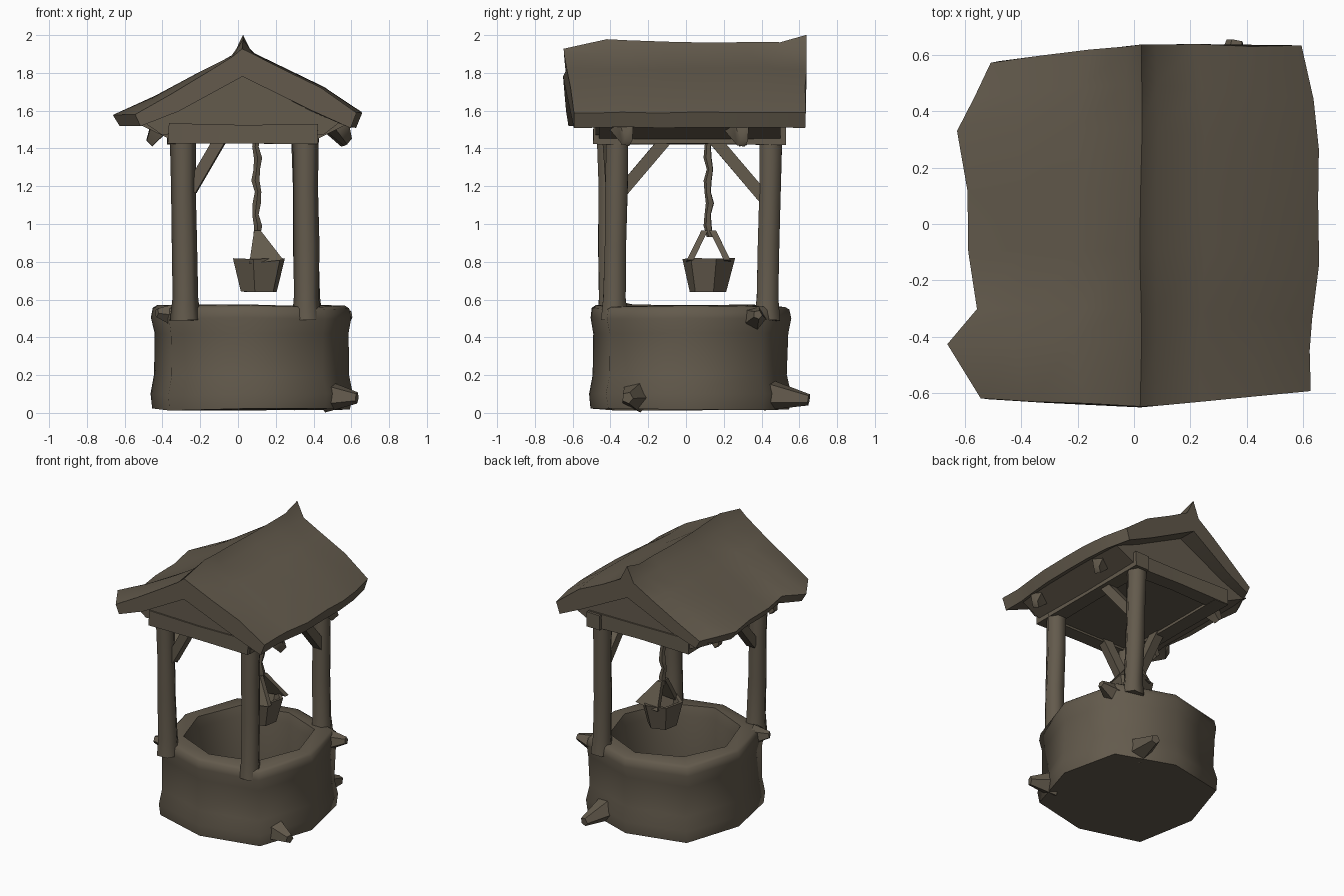
import bpy, bmesh, math
from mathutils import Vector, noise

if "Cube" in bpy.data.objects:
    bpy.data.objects.remove(bpy.data.objects["Cube"])

mat = bpy.data.materials.new("weathered_brown")
mat.diffuse_color = (0.125, 0.103, 0.073, 1)
mat.use_nodes = True
mat.node_tree.nodes["Principled BSDF"].inputs["Base Color"].default_value = mat.diffuse_color


def finish(name, bm, jitter=0.0, angle=45):
    """Roughen, smooth and link a mesh."""
    for v in bm.verts:
        v.co += noise.noise_vector(v.co * 4.3) * jitter
    bmesh.ops.recalc_face_normals(bm, faces=bm.faces)
    me = bpy.data.meshes.new(name)
    bm.to_mesh(me)
    bm.free()
    me.materials.append(mat)
    ob = bpy.data.objects.new(name, me)
    bpy.context.collection.objects.link(ob)
    bpy.ops.object.select_all(action='DESELECT')
    ob.select_set(True)
    bpy.context.view_layer.objects.active = ob
    bpy.ops.object.shade_smooth_by_angle(angle=math.radians(angle))
    return ob


def loft(name, rings, jitter=0.0, angle=45):
    """Join equal-length closed rings of points into a capped skin."""
    bm = bmesh.new()
    vs = [[bm.verts.new(p) for p in r] for r in rings]
    n = len(vs[0])
    for a, b in zip(vs, vs[1:]):
        for i in range(n):
            k = (i + 1) % n
            bm.faces.new((a[i], a[k], b[k], b[i]))
    bm.faces.new(vs[0])
    bm.faces.new(vs[-1])
    return finish(name, bm, jitter, angle)


def circle(cx, cy, z, r, n, turn=0.0, corner=1.0):
    """Ring of n points; every odd point is pushed out by corner."""
    return [(cx + r * (corner if i % 2 else 1) * math.cos(math.tau * i / n + turn),
             cy + r * (corner if i % 2 else 1) * math.sin(math.tau * i / n + turn), z)
            for i in range(n)]


def timber(name, path, radii, n=6, jitter=0.0, turn=math.pi / 6):
    """Tapered bar through the points of a path."""
    pts = [Vector(p) for p in path]
    d = (pts[-1] - pts[0]).normalized()
    ref = Vector((0, 0, 1)) if abs(d.z) < 0.9 else Vector((1, 0, 0))
    u = d.cross(ref).normalized()
    w = d.cross(u)
    rings = [[p + (u * math.cos(math.tau * i / n + turn) + w * math.sin(math.tau * i / n + turn)) * r
              for i in range(n)] for p, r in zip(pts, radii)]
    return loft(name, rings, jitter, 65)


# Stone well wall: closed profile (radius, z) from the base up and down the inside
CX, CY = 0.07, 0.02
outer = [(0.525, 0.02), (0.535, 0.1), (0.515, 0.2), (0.515, 0.42), (0.53, 0.5), (0.522, 0.55),
         (0.50, 0.565)]
inner = [(0.42, 0.57), (0.40, 0.5), (0.39, 0.12)]
loft("well_wall", [circle(CX, CY, z, r, 8, -0.05, 1.11) for r, z in outer] +
     [circle(CX, CY, z, r, 8, -0.05, 1.03) for r, z in inner], 0.013, 60)

# Broken stone chips around the wall
for i, (base, tip, r) in enumerate([
        ((0.46, -0.26, 0.09), (0.63, -0.31, 0.08), 0.09),
        ((0.32, 0.42, 0.10), (0.36, 0.65, 0.07), 0.09),
        ((0.48, 0.36, 0.50), (0.60, 0.38, 0.52), 0.07),
        ((-0.33, -0.30, 0.52), (-0.43, -0.34, 0.53), 0.07)]):
    timber(f"stone_chip_{i + 1}", [base, tip], [r, r * 0.35], 5)

# Three corner posts with swollen feet (the fourth is missing)
posts = [((-0.28, -0.40), (-0.295, -0.415)),
         ((0.365, -0.38), (0.355, -0.365)),
         ((0.37, 0.43), (0.35, 0.45))]
for i, ((x0, y0), (x1, y1)) in enumerate(posts):
    path = [(x0 + (x1 - x0) * t, y0 + (y1 - y0) * t, 0.49 + 1.01 * t)
            for t in (0, 0.12, 0.4, 0.7, 1)]
    timber(f"post_{i + 1}", path, [0.08, 0.067, 0.066, 0.066, 0.07], 6, 0.008)

# Diagonal braces from post to beam
for i, (a, b) in enumerate([
        ((-0.25, -0.39, 1.18), (-0.07, -0.41, 1.49)),
        ((-0.28, -0.36, 1.15), (-0.29, -0.07, 1.49)),
        ((0.36, 0.42, 1.13), (0.36, 0.13, 1.47))]):
    timber(f"brace_{i + 1}", [a, b], [0.045, 0.045], 4, 0.004, math.pi / 4)

# Top frame beams
for name, a, b in [("front_beam", (-0.37, -0.44, 1.475), (0.42, -0.44, 1.475)),
                   ("back_beam", (-0.37, 0.46, 1.475), (0.42, 0.46, 1.475)),
                   ("left_beam", (-0.32, -0.47, 1.473), (-0.32, 0.51, 1.473)),
                   ("right_beam", (0.37, -0.47, 1.473), (0.37, 0.53, 1.473))]:
    mid = [(p + q) / 2 for p, q in zip(a, b)]
    timber(name, [a, mid, b], [0.075, 0.07, 0.075], 4, 0.008, math.pi / 4)

# Boarded ceiling between the beams
loft("ceiling", [[(-0.34, -0.44, z), (0.39, -0.44, z), (0.39, 0.46, z), (-0.34, 0.46, z)]
                 for z in (1.44, 1.46)])

# Boarded soffits from the side beams up to the eaves
for name, x0, x1 in (("left_soffit", -0.34, -0.54), ("right_soffit", 0.40, 0.59)):
    loft(name, [[(x0, y, 1.44), (x1, y, 1.535), (x0, y, 1.60)] for y in (-0.46, 0.5)])

# Gable panels under the roof ends
for name, y in (("front_gable", -0.455), ("back_gable", 0.475)):
    tri = [(-0.50, 1.54), (-0.40, 1.47), (0.45, 1.47), (0.54, 1.54), (0.02, 1.85)]
    loft(name, [[(x, y + s, z) for x, z in tri] for s in (-0.025, 0.025)])

# Rafter tails hanging below the eaves
for i, (x, y) in enumerate([(0.59, -0.34), (0.58, 0.27), (-0.48, -0.36), (-0.48, 0.27)]):
    s = 1 if x > 0 else -1
    timber(f"rafter_tail_{i + 1}",
           [(x - s * 0.16, y, 1.58), (x - s * 0.06, y, 1.52), (x - s * 0.01, y + 0.03, 1.43)],
           [0.06, 0.07, 0.03], 4, 0.008)

# Roof: thick bent sheet lofted along y; (y left, y ridge, y right, x left, x right, ridge z)
sections = [(-0.62, -0.65, -0.59, -0.54, 0.63, 1.93), (-0.43, -0.42, -0.45, -0.66, 0.62, 1.98),
            (-0.30, -0.30, -0.34, -0.56, 0.63, 1.97), (-0.10, -0.10, -0.14, -0.585, 0.66, 1.965),
            (0.12, 0.12, 0.08, -0.59, 0.655, 1.96), (0.33, 0.34, 0.26, -0.63, 0.66, 1.96),
            (0.45, 0.50, 0.44, -0.57, 0.64, 1.965), (0.57, 0.64, 0.63, -0.51, 0.60, 2.0)]
top = [(-1, 1.58), (-0.68, 1.68), (-0.35, 1.80), (-0.09, 1.89), (0, None),
       (0.09, 1.90), (0.35, 1.82), (0.68, 1.725), (1, 1.59)]
under = [(0.95, 1.51), (0.6, 1.60), (0, 1.78), (-0.6, 1.595), (-0.95, 1.52)]
rings = []
for yl, yr, yt, xl, xr, rz in sections:
    ring = []
    for t, z in top + under:
        ex, ey = (xl, yl) if t < 0 else (xr, yt)
        ring.append((0.025 + (ex - 0.025) * abs(t), yr + (ey - yr) * abs(t), z or rz))
    rings.append(ring)
loft("roof", rings, 0.010)

# Twisted rope
rope = [(0.1 + 0.008 * math.sin(k * 2.1), 0.12 + 0.008 * math.cos(k * 2.1), 0.93 + k * 0.06)
        for k in range(10)]
timber("rope", rope, [0.018 + 0.005 * (k % 2) for k in range(10)], 5)

# Bucket: open tapered tub with inner wall
BX, BY = 0.112, 0.12
loft("bucket", [circle(BX, BY, z, r, 6, 0.3) for r, z in
                [(0.10, 0.64), (0.142, 0.82), (0.118, 0.82), (0.085, 0.68)]], 0.012)

# Bucket handle: two wide straps leaning in to the rope
for side, s in (("front", -1), ("back", 1)):
    tri = [(0.06, 0.09, 0.79), (0.24, 0.08, 0.81), (0.12, 0.004, 0.965), (0.085, 0.004, 0.965)]
    loft(f"{side}_handle_strap", [[(x, BY + s * (y + e), z) for x, y, z in tri] for e in (0, 0.035)])
